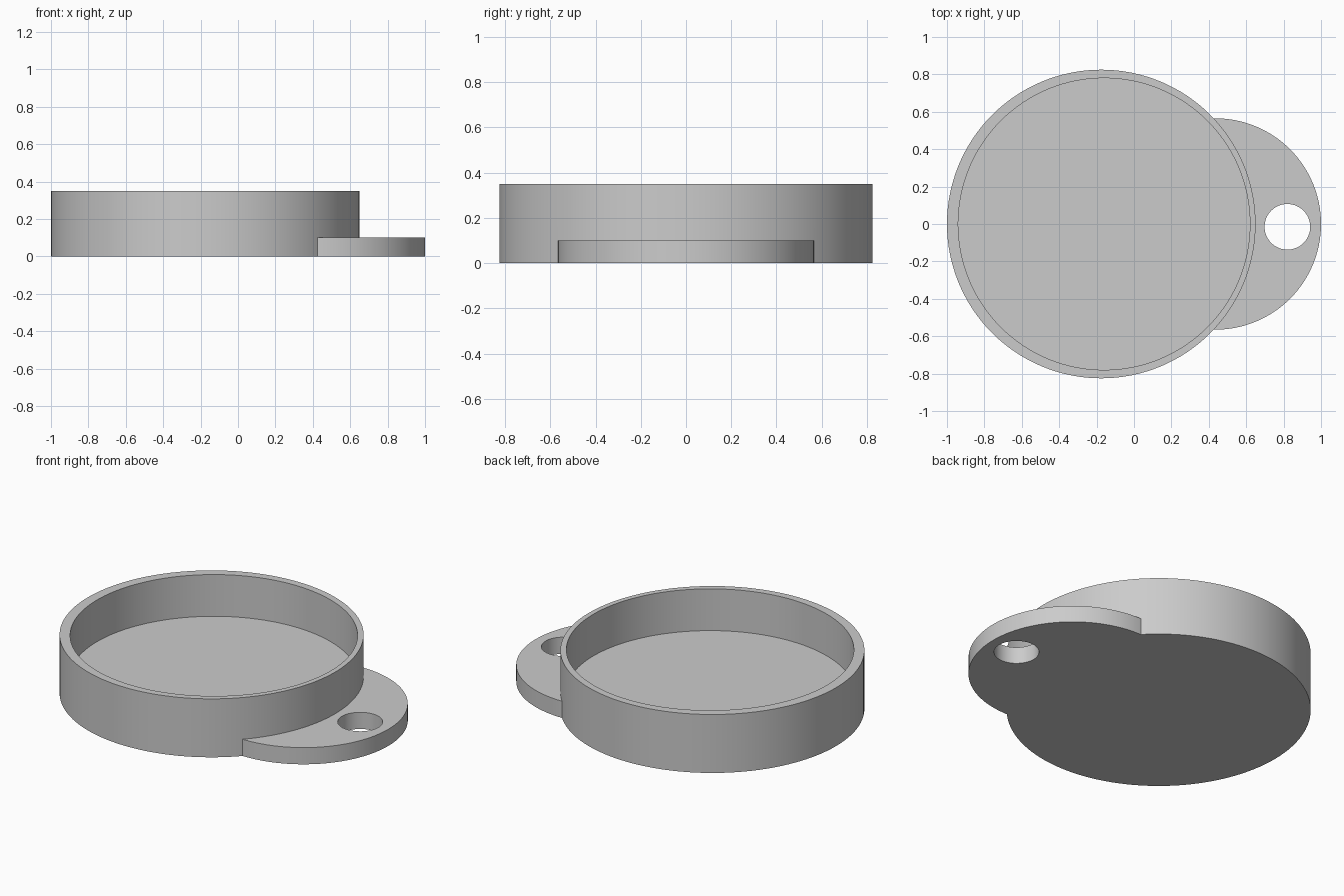
import bpy
import math

if "Cube" in bpy.data.objects:
    bpy.data.objects.remove(bpy.data.objects["Cube"])

grey = bpy.data.materials.new("plain grey")
grey.use_nodes = True
COLOUR = (0.6, 0.6, 0.6, 1)
grey.diffuse_color = COLOUR
grey.node_tree.nodes["Principled BSDF"].inputs["Base Color"].default_value = COLOUR


def disc(name, x, y, radius, bottom, top, sides=128):
    """Upright cylinder between two heights."""
    bpy.ops.mesh.primitive_cylinder_add(
        vertices=sides, radius=radius, depth=top - bottom,
        location=(x, y, (bottom + top) / 2))
    ob = bpy.context.object
    ob.name = name
    ob.data.materials.append(grey)
    return ob


def combine(target, other, operation):
    """Apply a boolean and discard the helper."""
    mod = target.modifiers.new(operation.lower(), 'BOOLEAN')
    mod.operation = operation
    mod.solver = 'EXACT'
    mod.object = other
    bpy.context.view_layer.objects.active = target
    bpy.ops.object.modifier_apply(modifier=mod.name)
    bpy.data.objects.remove(other)


# Round tray with a flush half-round tab on its side
tray = disc("round_tray_with_tab", -0.175, 0, 0.825, 0, 0.35)
combine(tray, disc("side_tab", 0.435, 0, 0.565, 0, 0.1), 'UNION')

# Slightly off-centre recess and the hanging hole
combine(tray, disc("recess_cutter", -0.16, 0, 0.78, 0.1, 0.5), 'DIFFERENCE')
combine(tray, disc("hole_cutter", 0.82, -0.015, 0.122, -0.1, 0.2, 64), 'DIFFERENCE')

# Smooth walls, crisp rims
bpy.ops.object.select_all(action='DESELECT')
tray.select_set(True)
bpy.context.view_layer.objects.active = tray
bpy.ops.object.shade_smooth_by_angle(angle=math.radians(30))
